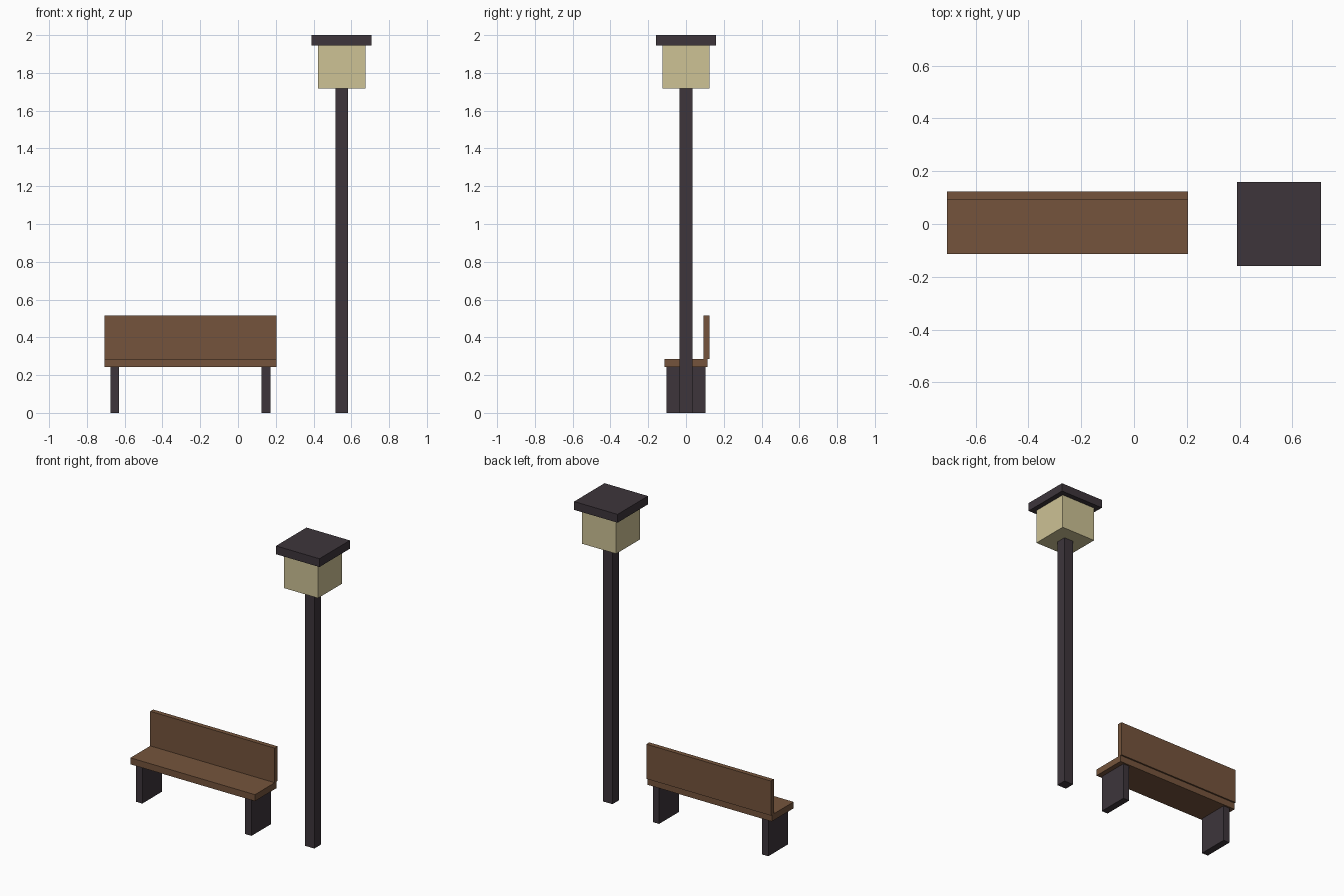
import bpy

if "Cube" in bpy.data.objects:
    bpy.data.objects.remove(bpy.data.objects["Cube"])


def material(name, rgb):
    # sRGB 0-255 to linear
    lin = [((c / 255 + 0.055) / 1.055) ** 2.4 for c in rgb]
    m = bpy.data.materials.new(name)
    m.diffuse_color = (*lin, 1.0)
    m.use_nodes = True
    m.node_tree.nodes["Principled BSDF"].inputs["Base Color"].default_value = m.diffuse_color
    return m


wood = material("brown_wood", (117, 84, 60))
iron = material("dark_iron", (61, 53, 59))
glass = material("cream_glass", (205, 194, 149))


def box(name, x, y, z, mat):
    """Axis-aligned box from (min, max) ranges."""
    ranges = (x, y, z)
    bpy.ops.mesh.primitive_cube_add(size=1, location=[(a + b) / 2 for a, b in ranges])
    ob = bpy.context.object
    ob.name = name
    ob.scale = [b - a for a, b in ranges]
    bpy.ops.object.transform_apply(location=False, rotation=False, scale=True)
    ob.data.materials.append(mat)
    return ob


# Bench
BX, HALF = -0.252, 0.456
span = (BX - HALF, BX + HALF)
box("seat", span, (-0.114, 0.114), (0.243, 0.286), wood)
box("backrest", span, (0.093, 0.124), (0.286, 0.515), wood)
for side, s in (("left", -1), ("right", 1)):
    c = BX + s * 0.4
    box(side + "_leg", (c - 0.023, c + 0.023), (-0.103, 0.103), (0, 0.243), iron)

# Lamp: square tiers stacked on one axis
LX = 0.549
for name, h, z, mat in (
    ("lamp_post", 0.034, (0, 1.717), iron),
    ("lantern", 0.125, (1.717, 1.945), glass),
    ("lamp_cap", 0.159, (1.945, 2.0), iron),
):
    box(name, (LX - h, LX + h), (-h, h), z, mat)
